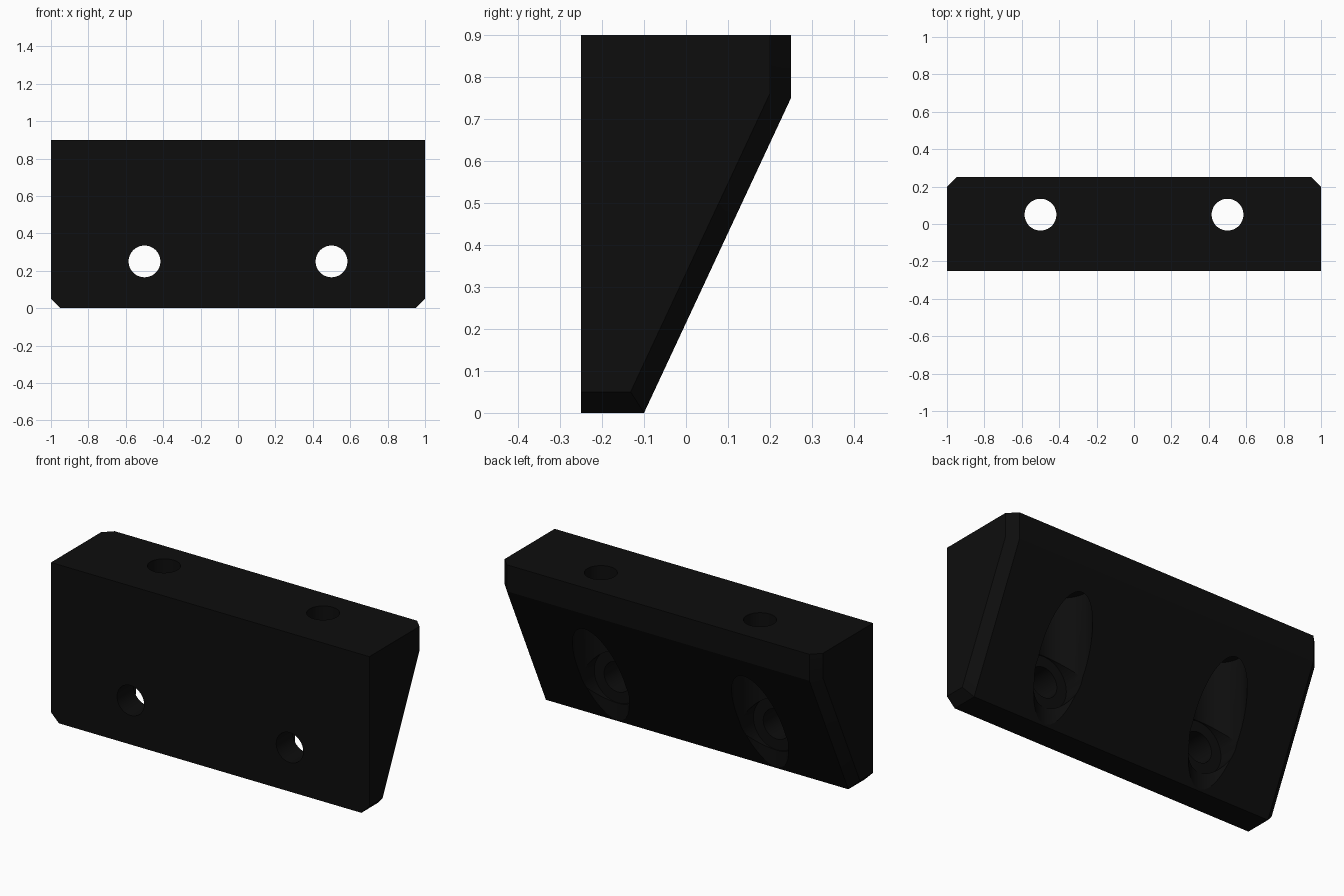
import bpy, bmesh, math
from mathutils import Matrix

if "Cube" in bpy.data.objects:
    bpy.data.objects.remove(bpy.data.objects["Cube"])

black = bpy.data.materials.new("matte_black")
black.diffuse_color = (0.004, 0.004, 0.004, 1)
black.use_nodes = True
black.node_tree.nodes["Principled BSDF"].inputs["Base Color"].default_value = black.diffuse_color


def new_object(name, bm):
    bmesh.ops.recalc_face_normals(bm, faces=bm.faces)
    mesh = bpy.data.meshes.new(name)
    bm.to_mesh(mesh)
    bm.free()
    mesh.materials.append(black)
    obj = bpy.data.objects.new(name, mesh)
    bpy.context.collection.objects.link(obj)
    return obj


def cylinder(name, radius, start, end, x, other, vertical):
    """Cylinder cutter along z (other = y) or along y (other = z)."""
    bm = bmesh.new()
    mid = (start + end) / 2
    if vertical:
        mat = Matrix.Translation((x, other, mid))
    else:
        mat = Matrix.Translation((x, mid, other)) @ Matrix.Rotation(math.pi / 2, 4, 'X')
    bmesh.ops.create_cone(bm, cap_ends=True, segments=64, radius1=radius,
                          radius2=radius, depth=end - start, matrix=mat)
    return new_object(name, bm)


# Wedge block: side profile (y, z), inset at both ends to form the chamfers
outer = [(-0.25, 0), (-0.1, 0), (0.25, 0.75), (0.25, 0.9), (-0.25, 0.9)]
inset = [(-0.25, 0.05), (-0.132, 0.05), (0.2, 0.761), (0.2, 0.9), (-0.25, 0.9)]
bm = bmesh.new()
sections = [(-1, inset), (-0.95, outer), (0.95, outer), (1, inset)]
rings = [[bm.verts.new((x, y, z)) for y, z in prof] for x, prof in sections]
n = len(outer)
for a, b in zip(rings, rings[1:]):
    for i in range(n):
        j = (i + 1) % n
        bm.faces.new((a[i], a[j], b[j], b[i]))
bm.faces.new(rings[0])
bm.faces.new(rings[-1])
block = new_object("mounting_block", bm)

# Screw holes and counterbores, from the top and from the front
cutters = []
for x in (-0.5, 0.5):
    cutters += [
        cylinder("top_counterbore", 0.146, -0.2, 0.75, x, 0.05, True),
        cylinder("top_hole", 0.085, 0.7, 1.0, x, 0.05, True),
        cylinder("front_counterbore", 0.146, -0.1, 0.5, x, 0.25, False),
        cylinder("front_hole", 0.085, -0.35, -0.05, x, 0.25, False),
    ]

bpy.context.view_layer.objects.active = block
block.select_set(True)
for cutter in cutters:
    mod = block.modifiers.new("cut", 'BOOLEAN')
    mod.operation = 'DIFFERENCE'
    mod.solver = 'EXACT'
    mod.object = cutter
    bpy.ops.object.modifier_apply(modifier=mod.name)
    bpy.data.objects.remove(cutter)

# Smooth bores, crisp block edges
bpy.ops.object.select_all(action='DESELECT')
block.select_set(True)
bpy.ops.object.shade_smooth_by_angle(angle=math.radians(20))
